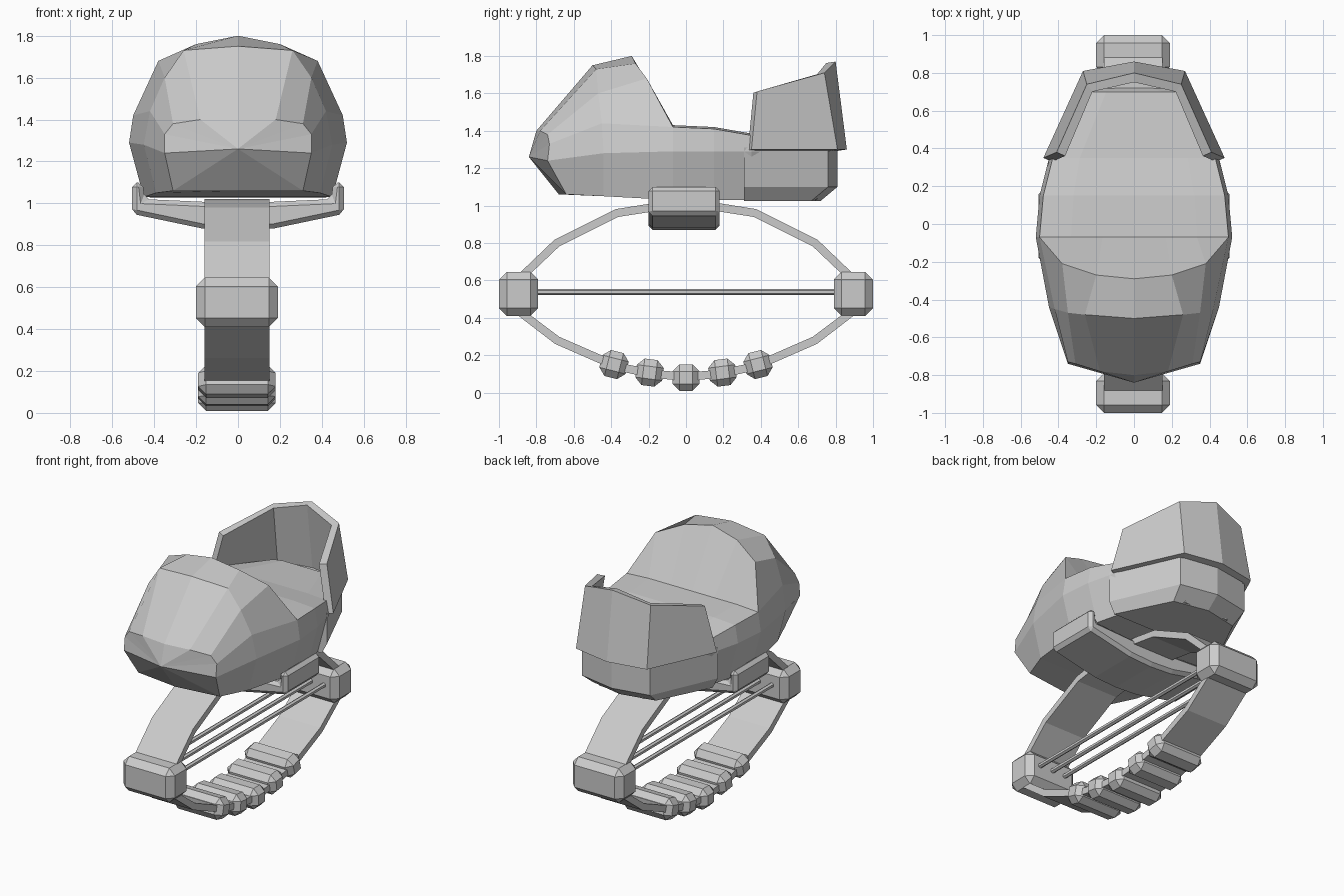
import bpy, bmesh
from mathutils import Matrix, Vector

cube = bpy.data.objects.get("Cube")
if cube:
    bpy.data.objects.remove(cube)

grey = bpy.data.materials.new("light_grey")
grey.use_nodes = True
colour = (0.6, 0.6, 0.6, 1)
grey.diffuse_color = colour
grey.node_tree.nodes["Principled BSDF"].inputs["Base Color"].default_value = colour


def finish(name, bm):
    bmesh.ops.remove_doubles(bm, verts=bm.verts, dist=0.001)
    bmesh.ops.recalc_face_normals(bm, faces=bm.faces)
    mesh = bpy.data.meshes.new(name)
    bm.to_mesh(mesh)
    bm.free()
    mesh.materials.append(grey)
    obj = bpy.data.objects.new(name, mesh)
    bpy.context.collection.objects.link(obj)
    return obj


def full_ring(half):
    """Mirror a half section whose first and last points lie on the centre plane."""
    return half + [(-x, y, z) for x, y, z in half[-2:0:-1]]


def loft(name, sections, start=None, end=None):
    """Skin closed sections; cap each end with a fan to a point or a flat face."""
    bm = bmesh.new()
    rings = [[bm.verts.new(p) for p in s] for s in sections]
    n = len(rings[0])
    for a, b in zip(rings, rings[1:]):
        for i in range(n):
            j = (i + 1) % n
            bm.faces.new((a[i], a[j], b[j], b[i]))
    for ring, tip in ((rings[0], start), (rings[-1], end)):
        if tip:
            v = bm.verts.new(tip)
            for i in range(n):
                bm.faces.new((ring[i], ring[(i + 1) % n], v))
        else:
            bm.faces.new(ring)
    return finish(name, bm)


def chamfered_box(name, centre, size, chamfer, tilt=0):
    bm = bmesh.new()
    bmesh.ops.create_cube(bm, size=1)
    bmesh.ops.scale(bm, vec=size, verts=bm.verts)
    bmesh.ops.bevel(bm, geom=list(bm.edges), offset=chamfer, segments=1,
                    affect='EDGES')
    bmesh.ops.rotate(bm, cent=(0, 0, 0), matrix=Matrix.Rotation(tilt, 3, 'X'),
                     verts=bm.verts)
    bmesh.ops.translate(bm, vec=centre, verts=bm.verts)
    return finish(name, bm)


# Main hull: domed front, sloped rear wall of the dome, then a flat deck
def deck(y, w, z):
    return [(0, y, z), (w / 3, y, z), (w * 2 / 3, y, z), (w, y, z - 0.01),
            (w + 0.02, y, 1.29), (w - 0.05, y, 1.03), (0, y, 1.03)]


nose = [(0, -.8, 1.4), (.18, -.78, 1.4), (.31, -.74, 1.38), (.35, -.73, 1.33),
        (.35, -.74, 1.24), (.31, -.64, 1.06), (0, -.68, 1.06)]
dome = [(0, -.5, 1.75), (.26, -.48, 1.73), (.35, -.47, 1.6), (.42, -.45, 1.44),
        (.45, -.44, 1.28), (.39, -.44, 1.05), (0, -.44, 1.05)]
arch = [(0, -.29, 1.8), (.2, -.27, 1.76), (.38, -.21, 1.68)] + deck(-.07, .5, 1.43)[3:]
decks = [deck(-.07, .5, 1.43), deck(.15, .48, 1.42), deck(.35, .43, 1.385),
         deck(.7, .22, 1.36)]
loft("hull", [full_ring(s) for s in [nose, dome, arch] + decks],
     start=(0, -.84, 1.26), end=(0, .76, 1.2))

# Rear block under the raised collar
plan = [(0, .81), (.26, .76), (.46, .31), (0, .31)]
under = [(0, .72), (.24, .67), (.42, .31), (0, .31)]
levels = [(plan, 1.31), (plan, 1.1), (under, 1.025)]
loft("rear_block", [full_ring([(x, y, z) for x, y in p]) for p, z in levels])

# Raised rear collar, a thin wall open to the front
low = [(.48, .35, 1.3), (.27, .81, 1.3), (0, .86, 1.3)]
high = [(.41, .38, 1.61), (.25, .74, 1.71), (0, .8, 1.77)]
outer_low = low + [(-x, y, z) for x, y, z in low[1::-1]]
outer_high = high + [(-x, y, z) for x, y, z in high[1::-1]]
bm = bmesh.new()
rows = [[bm.verts.new(p) for p in r] for r in (outer_low, outer_high)]
for i in range(4):
    bm.faces.new((rows[0][i], rows[0][i + 1], rows[1][i + 1], rows[1][i]))
collar = finish("rear_collar", bm)
# Point the wall outward so that its thickness grows inward
centre = Vector((0, .4, 1.5))
face = collar.data.polygons[0]
if face.normal.dot(face.center - centre) < 0:
    collar.data.flip_normals()
wall = collar.modifiers.new("wall", 'SOLIDIFY')
wall.thickness = 0.05
wall.offset = -1

# Cradle clamping the hull from below
half = [(0, .87), (.17, .88), (.505, .95), (.505, 1.1), (.455, 1.1),
        (.445, 1.02), (0, 1.0)]
cradle = loft("cradle", [full_ring([(x, y, z) for x, z in half])
                         for y in (-.2, .18)])
edge = cradle.modifiers.new("chamfer", 'BEVEL')
edge.width = 0.022
edge.segments = 1
edge.limit_method = 'ANGLE'

# Closed oval band: a strip swept round the side profile
path = [(0, 1.0), (.18, .99), (.37, .96), (.69, .8), (.9, .6), (.9, .44),
        (.69, .28), (.37, .14), (.18, .1), (0, .085)]
oval = [(-y, z) for y, z in path[:0:-1]] + path[:-1]
oval[0] = (0, path[-1][1])
count = len(oval)
bm = bmesh.new()
rings = []
for i, (y, z) in enumerate(oval):
    along = Vector(oval[(i + 1) % count]) - Vector(oval[i - 1])
    side = Vector((-along.y, along.x)).normalized() * 0.022
    rings.append([bm.verts.new((x, y + s * side.x, z + s * side.y))
                  for x, s in ((-.16, -1), (.15, -1), (.15, 1), (-.16, 1))])
for i in range(count):
    a, b = rings[i], rings[(i + 1) % count]
    for k in range(4):
        m = (k + 1) % 4
        bm.faces.new((a[k], a[m], b[m], b[k]))
finish("band", bm)

# End blocks joining the band halves
for name, s in (("front_end_block", -1), ("rear_end_block", 1)):
    chamfered_box(name, (-.005, s * .895, .528), (.39, .21, .236), .042)

# Thin rods between the end blocks
for i, x in enumerate((-.1, 0, .1)):
    bm = bmesh.new()
    bmesh.ops.create_cone(bm, cap_ends=True, segments=6, radius1=.016,
                          radius2=.016, depth=1.64,
                          matrix=Matrix.Translation((x, 0, .538))
                          @ Matrix.Rotation(1.5708, 4, 'X'))
    finish(f"rod_{i + 1}", bm)

# Grip ridges along the bottom of the band, tilted to follow it
for i, (y, z) in enumerate([(-.385, .15), (-.195, .107), (0, .08),
                            (.195, .107), (.385, .15)]):
    chamfered_box(f"grip_ridge_{i + 1}", (-.005, y, z), (.37, .145, .143),
                  .038, tilt=y * .65)
